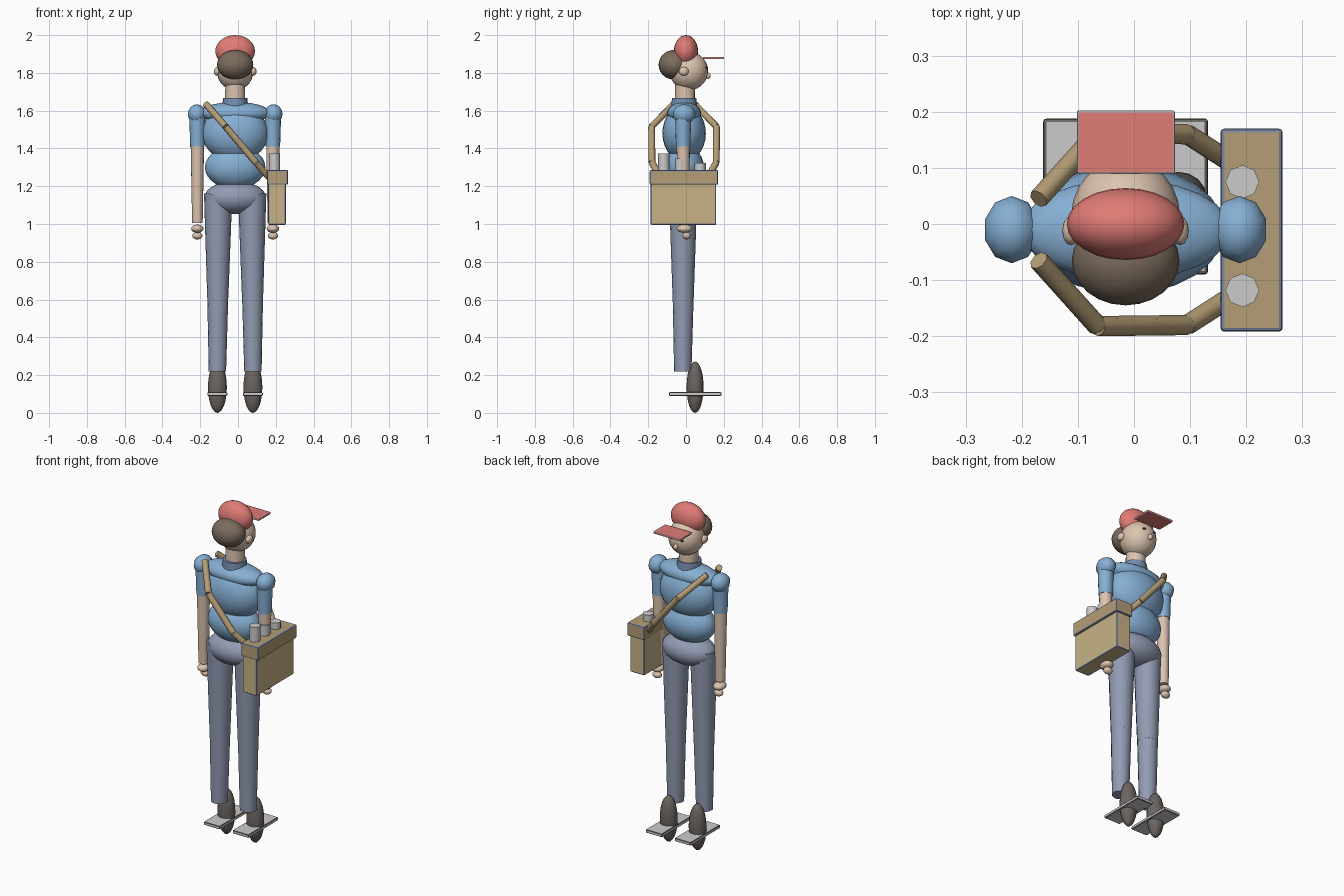
import bpy, math
from mathutils import Vector

if "Cube" in bpy.data.objects:
    bpy.data.objects.remove(bpy.data.objects["Cube"])

CX, CY = -0.015, -0.01   # axis of the figure


def mat(name, r, g, b):
    m = bpy.data.materials.new(name)
    m.diffuse_color = (r, g, b, 1)
    m.use_nodes = True
    m.node_tree.nodes["Principled BSDF"].inputs["Base Color"].default_value = m.diffuse_color
    return m


SKIN = mat("skin", .72, .55, .43)
BLUE = mat("shirt_blue", .24, .43, .66)
NAVY = mat("collar_blue", .18, .27, .43)
PANTS = mat("trouser_grey", .29, .33, .45)
RED = mat("cap_red", .75, .2, .18)
HAIR = mat("hair_brown", .2, .15, .11)
SHOE = mat("shoe_brown", .15, .13, .12)
TAN = mat("box_tan", .58, .45, .24)
WOOD = mat("strap_tan", .46, .34, .18)
TRIM = mat("trim_blue", .2, .25, .38)
PALE = mat("pale_grey", .72, .72, .7)
DARK = mat("dark", .05, .04, .04)


def finish(name, m, smooth=True):
    o = bpy.context.object
    o.name = name
    o.data.materials.append(m)
    if smooth:
        bpy.ops.object.shade_smooth_by_angle(angle=math.radians(50))
    return o


def ball(name, loc, rad, m, seg=24, rings=14):
    bpy.ops.mesh.primitive_uv_sphere_add(segments=seg, ring_count=rings, radius=1, location=loc)
    bpy.context.object.scale = rad
    bpy.ops.object.transform_apply(location=False, rotation=False, scale=True)
    return finish(name, m)


def limb(name, a, b, r1, r2, m, sides=16):
    a, b = Vector(a), Vector(b)
    d = b - a
    bpy.ops.mesh.primitive_cone_add(vertices=sides, radius1=r1, radius2=r2, depth=d.length,
                                    location=(a + b) / 2, rotation=d.to_track_quat('Z', 'Y').to_euler())
    return finish(name, m)


def slab(name, lo, hi, m, edge, bevel):
    lo, hi = Vector(lo), Vector(hi)
    bpy.ops.mesh.primitive_cube_add(size=1, location=(lo + hi) / 2)
    bpy.context.object.scale = hi - lo
    bpy.ops.object.transform_apply(location=False, rotation=False, scale=True)
    o = finish(name, m, False)
    o.data.materials.append(edge)
    mod = o.modifiers.new("trimmed_edges", 'BEVEL')
    mod.width, mod.segments, mod.material = bevel, 2, 1
    return o


# head
ball("head", (CX, .015, 1.81), (.097, .102, .102), SKIN)
ball("hair", (CX, -.065, 1.843), (.096, .08, .078), HAIR)
ball("cap", (CX, 0, 1.915), (.105, .064, .085), RED)
slab("cap_brim", (-.102, .09, 1.873), (.073, .202, 1.885), RED, PALE, .003)
ball("nose", (CX, .117, 1.785), (.014, .014, .017), SKIN, 12, 8)

# torso
limb("neck", (CX, -.005, 1.6), (CX, -.005, 1.75), .054, .052, SKIN)
limb("collar", (CX, CY, 1.61), (CX, CY, 1.668), .07, .064, NAVY)
ball("shoulders", (CX, CY, 1.588), (.187, .09, .058), BLUE)
ball("chest", (CX, CY, 1.48), (.176, .115, .15), BLUE)
ball("belly", (CX, CY, 1.3), (.16, .105, .115), BLUE)
ball("hips", (CX, CY, 1.14), (.163, .105, .088), PANTS)

# paired parts
for side, s in (("left", -1), ("right", 1)):
    def X(d):
        return CX + s * d
    ball(side + "_ear", (X(.097), -.012, 1.808), (.016, .026, .023), SKIN, 12, 8)
    ball(side + "_eye", (X(.034), .109, 1.828), (.011, .008, .006), DARK, 10, 6)
    ball(side + "_shoulder", (X(.203), CY, 1.582), (.05, .06, .052), BLUE, 10, 8)
    limb(side + "_sleeve", (X(.2), -.015, 1.6), (X(.2), -.015, 1.41), .044, .038, BLUE)
    limb(side + "_forearm", (X(.2), -.015, 1.45), (X(.2), -.012, 1.005), .036, .028, SKIN)
    ball(side + "_palm", (X(.2), -.008, .975), (.034, .042, .022), SKIN, 14, 8)
    ball(side + "_fingers", (X(.2), .004, .938), (.028, .022, .02), SKIN, 14, 8)
    limb(side + "_thigh", (X(.09), -.015, 1.16), (X(.092), -.015, .61), .075, .056, PANTS)
    limb(side + "_shin", (X(.092), -.015, .63), (X(.094), -.017, .22), .056, .046, PANTS)
    ball(side + "_shoe", (X(.094), .048, .136), (.05, .045, .136), SHOE, 16, 12)
    slab(side + "_sole", (X(.094) - .053, -.09, .09), (X(.094) + .053, .188, .11), PALE, SHOE, .006)

# satchel box with trimmed edges
slab("box_body", (.16, -.187, .995), (.253, .16, 1.25), TAN, TRIM, .007)
slab("box_lid", (.154, -.192, 1.208), (.265, .17, 1.286), WOOD, TRIM, .007)
for i, (y, top) in enumerate(((-.118, 1.372), (-.028, 1.348), (.075, 1.324))):
    limb("bottle_%d" % (i + 1), (.193, y, 1.2), (.193, y, top), .03, .03, PALE, 8)

# shoulder strap: three straight pieces on each side of the body
for side, s in (("back", -1), ("front", 1)):
    pts = [(-.17, CY + s * .055, 1.635), (-.065, CY + s * .172, 1.515),
           (.095, CY + s * .17, 1.325), (.165, CY + s * .125, 1.245)]
    for i in range(3):
        limb("%s_strap_%d" % (side, i + 1), pts[i], pts[i + 1], .018, .018, WOOD, 8)
